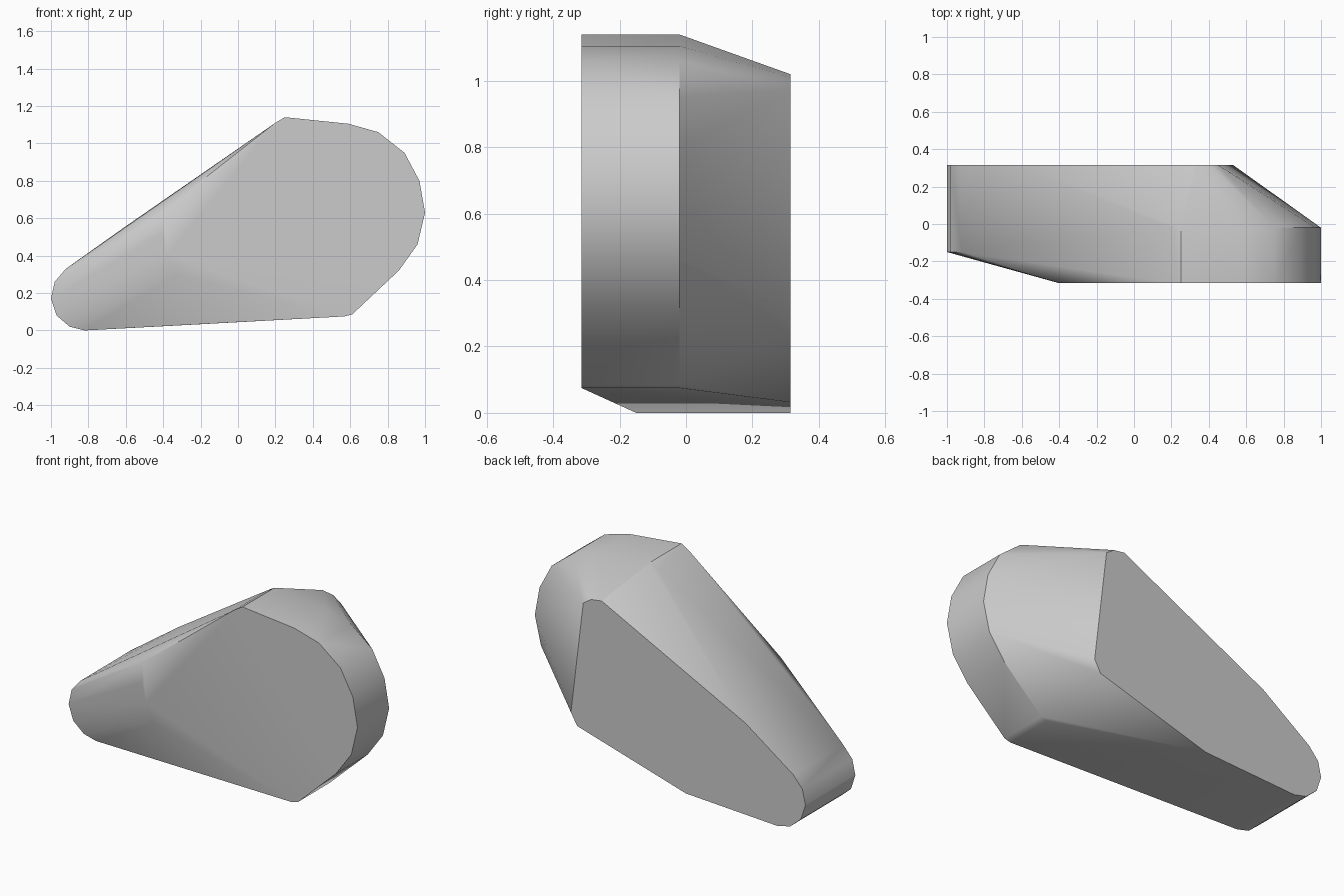
import bpy
import bmesh
import math

cube = bpy.data.objects.get("Cube")
if cube:
    bpy.data.objects.remove(cube, do_unlink=True)

# Plain grey material
mat = bpy.data.materials.new("light_grey")
mat.use_nodes = True
grey = (0.6, 0.6, 0.6, 1)
mat.diffuse_color = grey
mat.node_tree.nodes["Principled BSDF"].inputs["Base Color"].default_value = grey

# Profiles in x, z: large rounded end, small rounded end, front flat, back flat
large_end = [(0.20, 1.11), (0.25, 1.14), (0.59, 1.105), (0.75, 1.06),
             (0.89, 0.95), (0.97, 0.80), (1.0, 0.63), (0.96, 0.46),
             (0.86, 0.32), (0.61, 0.085), (0.57, 0.075)]
small_end = [(-0.92, 0.33), (-0.98, 0.26), (-1.0, 0.17),
             (-0.97, 0.08), (-0.90, 0.02), (-0.82, 0.0)]
front_flat = [(-0.40, 0.64), (-0.405, 0.52), (-0.38, 0.40), (-0.33, 0.30)]
back_flat = [(0.33, 1.02), (0.40, 1.01), (0.45, 0.975), (0.53, 0.31),
             (0.49, 0.24), (-0.22, 0.032), (-0.61, 0.55)]

FRONT, BACK = -0.315, 0.315
sections = [(large_end, FRONT), (large_end, -0.02), (front_flat, FRONT),
            (small_end, -0.15), (small_end, BACK), (back_flat, BACK)]

# Faceted stone body: hull wrapped around the sections
bm = bmesh.new()
for profile, y in sections:
    for x, z in profile:
        bm.verts.new((x, y, z))
hull = bmesh.ops.convex_hull(bm, input=bm.verts)
loose = [v for v in bm.verts if not v.link_faces]
bmesh.ops.delete(bm, geom=loose, context='VERTS')
bmesh.ops.dissolve_limit(bm, angle_limit=math.radians(0.5),
                         verts=bm.verts, edges=bm.edges)
bmesh.ops.recalc_face_normals(bm, faces=bm.faces)

mesh = bpy.data.meshes.new("stone_body")
bm.to_mesh(mesh)
bm.free()
mesh.materials.append(mat)
body = bpy.data.objects.new("stone_body", mesh)
bpy.context.collection.objects.link(body)

# Smooth rounded sides, crisp borders around the flats
bpy.ops.object.select_all(action='DESELECT')
body.select_set(True)
bpy.context.view_layer.objects.active = body
bpy.ops.object.shade_smooth_by_angle(angle=math.radians(30))
